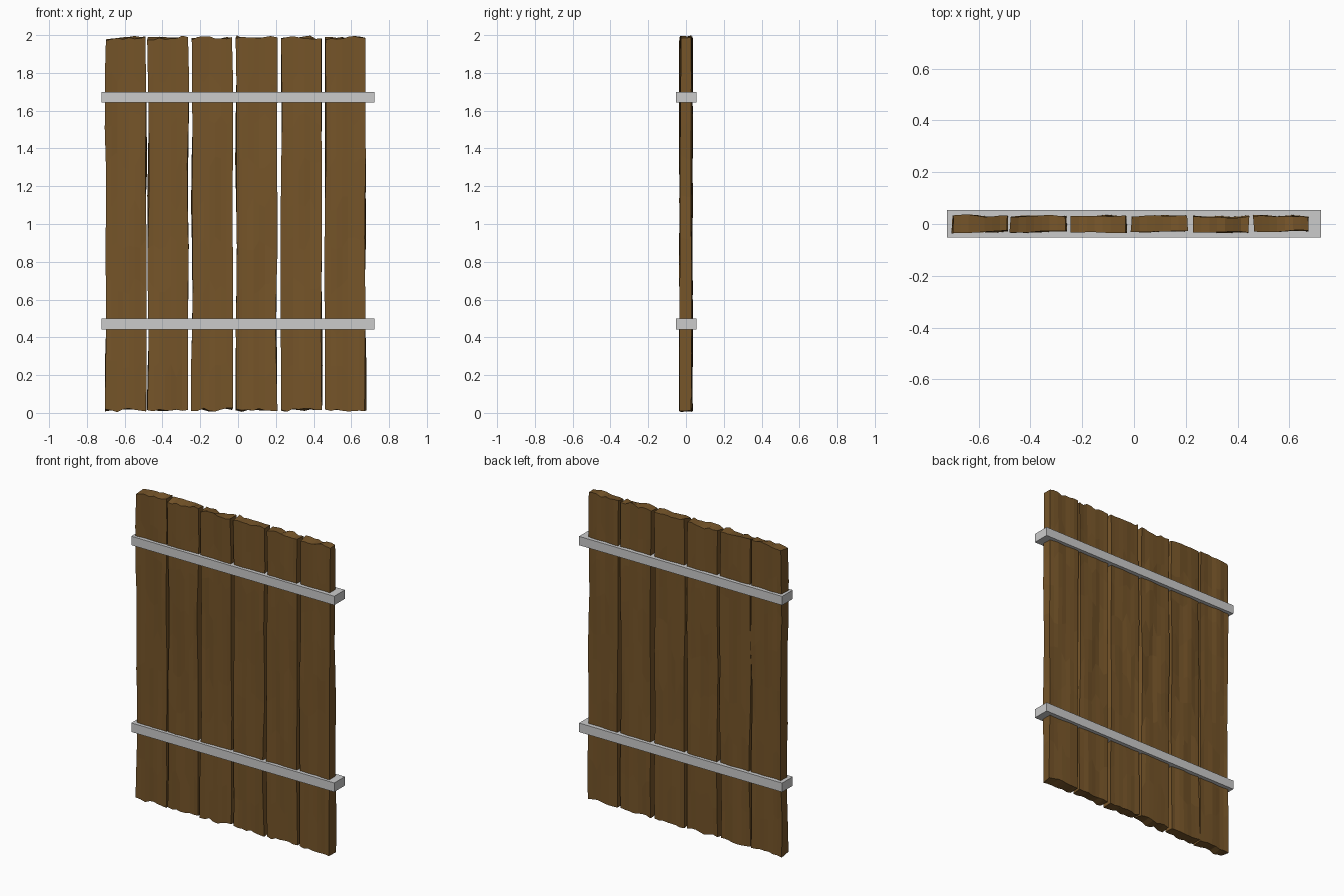
import bpy, bmesh, random
from mathutils import Vector, noise

if "Cube" in bpy.data.objects:
    bpy.data.objects.remove(bpy.data.objects["Cube"])

random.seed(4)

wood = bpy.data.materials.new("brown_wood")
wood.diffuse_color = (0.18, 0.09, 0.022, 1)
wood.use_nodes = True
wood.node_tree.nodes["Principled BSDF"].inputs["Base Color"].default_value = wood.diffuse_color


def make_object(name, bm, mat=None):
    mesh = bpy.data.meshes.new(name)
    bm.to_mesh(mesh)
    bm.free()
    obj = bpy.data.objects.new(name, mesh)
    bpy.context.collection.objects.link(obj)
    if mat:
        mesh.materials.append(mat)
    return obj


def box(x0, x1, y0, y1, z0, z1):
    bm = bmesh.new()
    bmesh.ops.create_cube(bm, size=1)
    for v in bm.verts:
        v.co = Vector((x0 if v.co.x < 0 else x1,
                       y0 if v.co.y < 0 else y1,
                       z0 if v.co.z < 0 else z1))
    return bm


def slice_axis(bm, lo, hi, n, axis):
    normal = Vector((0, 0, 0))
    normal[axis] = 1
    for i in range(1, n):
        bmesh.ops.bisect_plane(bm, geom=bm.verts[:] + bm.edges[:] + bm.faces[:],
                               plane_co=normal * (lo + (hi - lo) * i / n),
                               plane_no=normal)


# Rough-hewn planks: sliced boxes with uneven ends and gently wavering sides
Z0, Z1, Y = 0.016, 1.986, 0.031
spans = [(-0.70, -0.487), (-0.477, -0.265), (-0.243, -0.03),
         (-0.01, 0.203), (0.23, 0.443), (0.462, 0.674)]
for k, (x0, x1) in enumerate(spans):
    bm = box(x0, x1, -Y, Y, Z0, Z1)
    slice_axis(bm, x0, x1, 7, 0)
    slice_axis(bm, Z0, Z1, 9, 2)
    for v in bm.verts:
        x, y, z = v.co
        side = abs(x - x0) < 1e-4 or abs(x - x1) < 1e-4
        end = abs(z - Z0) < 1e-4 or abs(z - Z1) < 1e-4
        seed = Vector((x * 12, y * 30 + k * 7.3, z * 1.8))
        v.co.y += 0.010 * noise.noise(seed)
        if side:
            v.co.x += 0.012 * noise.noise(seed + Vector((31, 5, 9)))
        if end:
            wave = noise.noise(Vector((x * 16, y * 25 + k, z * 5 + 0.37)))
            v.co.z += max(-0.016, min(0.014, 0.018 * wave + random.uniform(-0.005, 0.005)))
        else:
            v.co.z += random.uniform(-0.05, 0.05)
    make_object(f"plank_{k + 1}", bm, wood)

# Metal bands crossing all planks
for name, z0, z1 in (("lower_band", 0.442, 0.50), ("upper_band", 1.643, 1.70)):
    make_object(name, box(-0.722, 0.722, -0.053, 0.055, z0, z1))
